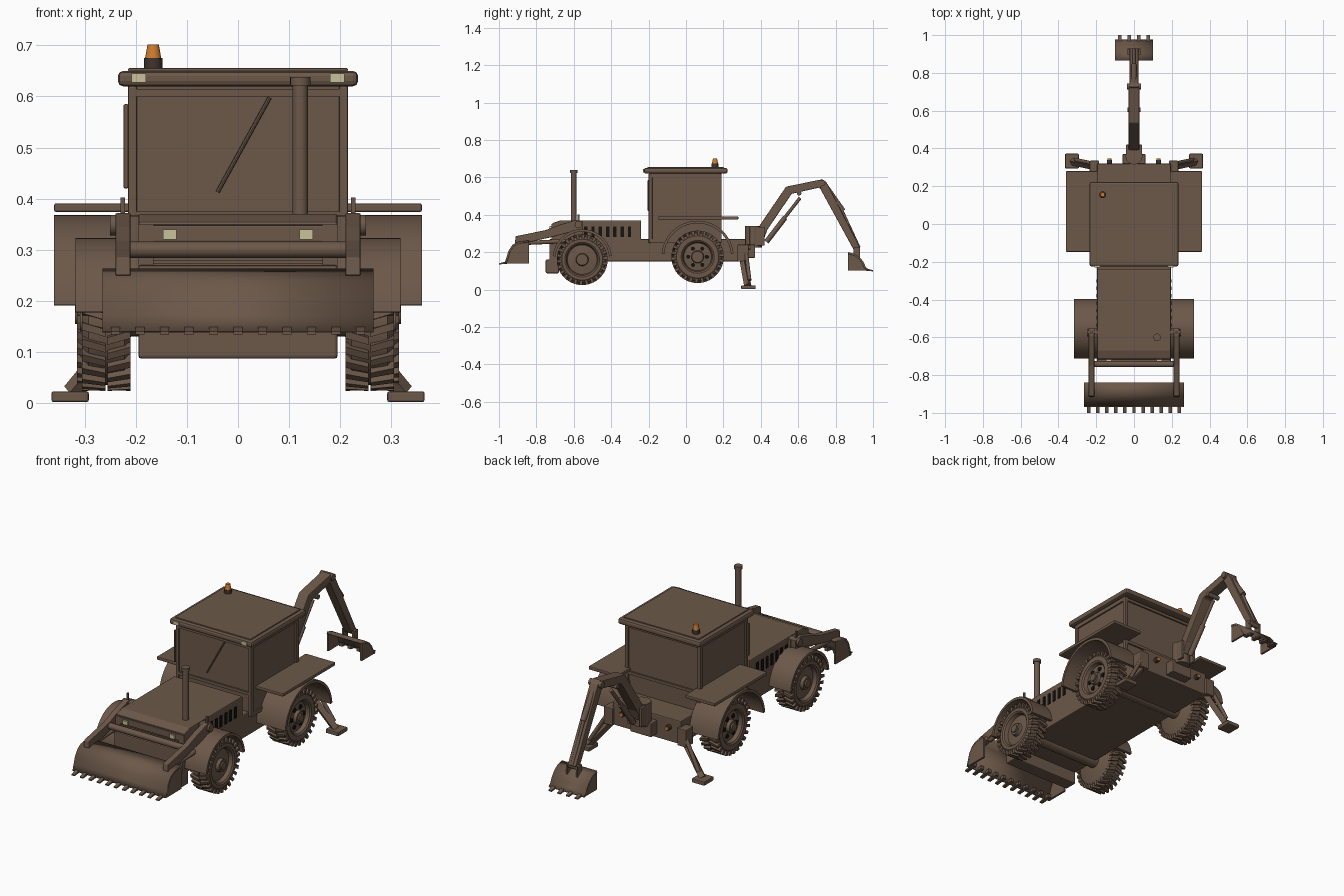
import bpy, bmesh, math
from mathutils import Vector


def mat(name, r, g, b):
    m = bpy.data.materials.new(name)
    m.diffuse_color = (r, g, b, 1)
    return m


BROWN = mat("brown_paint", 0.15, 0.098, 0.067)
BLACK = mat("black_slots", 0.008, 0.007, 0.006)
DARK = mat("dark_base", 0.05, 0.035, 0.026)
CREAM = mat("cream_lamp", 0.58, 0.55, 0.33)
ORANGE = mat("orange_lamp", 0.62, 0.2, 0.03)


def finish(name, bm, m=BROWN, bevel=0, smooth=False):
    bmesh.ops.recalc_face_normals(bm, faces=bm.faces[:])
    me = bpy.data.meshes.new(name)
    bm.to_mesh(me)
    bm.free()
    ob = bpy.data.objects.new(name, me)
    bpy.context.collection.objects.link(ob)
    me.materials.append(m)
    if smooth:
        bpy.ops.object.select_all(action='DESELECT')
        bpy.context.view_layer.objects.active = ob
        ob.select_set(True)
        bpy.ops.object.shade_smooth_by_angle(angle=math.radians(35))
    if bevel:
        b = ob.modifiers.new("bevel", 'BEVEL')
        b.width, b.segments = bevel, 2
    return ob


def prism(name, pts, x0, x1, m=BROWN, bevel=0, smooth=False):
    """Side profile of (y, z) points extruded along x."""
    bm = bmesh.new()
    a = [bm.verts.new((x0, y, z)) for y, z in pts]
    b = [bm.verts.new((x1, y, z)) for y, z in pts]
    bm.faces.new(a)
    bm.faces.new(b)
    for i in range(len(pts)):
        j = (i + 1) % len(pts)
        bm.faces.new((a[i], a[j], b[j], b[i]))
    return finish(name, bm, m, bevel, smooth)


def box(name, x0, x1, y0, y1, z0, z1, m=BROWN, bevel=0):
    return prism(name, [(y0, z0), (y1, z0), (y1, z1), (y0, z1)], x0, x1, m, bevel)


def tube(name, a, b, r, m=BROWN, r2=None, n=20):
    a, b = Vector(a), Vector(b)
    bm = bmesh.new()
    bmesh.ops.create_cone(bm, cap_ends=True, segments=n, radius1=r,
                          radius2=r if r2 is None else r2, depth=(b - a).length)
    bm.transform((b - a).to_track_quat('Z', 'Y').to_matrix().to_4x4())
    bmesh.ops.translate(bm, vec=(a + b) / 2, verts=bm.verts[:])
    return finish(name, bm, m, 0, True)


def arc(cy, cz, r, a0, a1, n):
    return [(cy + r * math.cos(math.radians(a0 + (a1 - a0) * i / n)),
             cz + r * math.sin(math.radians(a0 + (a1 - a0) * i / n))) for i in range(n + 1)]


def wheel(name, s, cy, cz, r, x0, x1, rim, holes):
    # revolved tyre with recessed rim and hub
    t = r - 0.012
    prof = [(x0, 0), (x0, t - 0.02), (x0 + 0.012, t), (x1 - 0.012, t), (x1, t - 0.015),
            (x1, rim + 0.008), (x1 - 0.006, rim), (x1 - 0.025, rim - 0.006),
            (x1 - 0.02, 0.034), (x1 - 0.004, 0.03), (x1 - 0.004, 0)]
    bm = bmesh.new()
    n, rings = 40, []
    for x, q in prof:
        rings.append([bm.verts.new((s * x, cy + q * math.cos(k * math.tau / n),
                                    cz + q * math.sin(k * math.tau / n))) for k in range(n)])
    for p, q in zip(rings, rings[1:]):
        for k in range(n):
            bm.faces.new((p[k], p[(k + 1) % n], q[(k + 1) % n], q[k]))
    bmesh.ops.remove_doubles(bm, verts=bm.verts[:], dist=1e-5)
    finish(name + "_tyre", bm, smooth=True)
    # two staggered rows of slanted tread lugs
    bm, mid, lugs = bmesh.new(), (x0 + x1) / 2, 26
    for k in range(lugs):
        for row, (xa, xb) in enumerate(((x0, mid - 0.002), (mid + 0.002, x1))):
            a = (k + row / 2) * math.tau / lugs
            v = []
            for x in (xa, xb):
                skew = 0.05 * (1 if abs(x - mid) < 0.01 else -1)
                for q, da in ((t - 0.012, -.06), (t - 0.012, .06), (r, .055), (r, -.055)):
                    w = a + da + skew
                    v.append(bm.verts.new((s * x, cy + q * math.cos(w), cz + q * math.sin(w))))
            for f in ((0, 1, 2, 3), (4, 5, 6, 7), (0, 1, 5, 4), (1, 2, 6, 5), (2, 3, 7, 6), (3, 0, 4, 7)):
                bm.faces.new([v[i] for i in f])
    finish(name + "_tread", bm)
    tube(name + "_hub", (s * (x1 - 0.02), cy, cz), (s * (x1 + 0.004), cy, cz), 0.02)
    for k in range(holes):
        y, z = cy + 0.05 * math.cos(k * math.tau / holes), cz + 0.05 * math.sin(k * math.tau / holes)
        tube(name + "_rim_hole", (s * (x1 - 0.024), y, z), (s * (x1 - 0.016), y, z), 0.011, BLACK, n=12)


def bucket(name, pts, w, teeth, d):
    # curved sheet, end plates and a row of teeth; d is the outward y direction
    bm = bmesh.new()
    a = [bm.verts.new((-w, y, z)) for y, z in pts]
    b = [bm.verts.new((w, y, z)) for y, z in pts]
    for i in range(len(pts) - 1):
        bm.faces.new((a[i], a[i + 1], b[i + 1], b[i]))
    o = finish(name + "_sheet", bm, smooth=True)
    sol = o.modifiers.new("thickness", 'SOLIDIFY')
    sol.thickness, sol.offset = 0.01, 0
    y, z = pts[-1]
    side = pts + [(pts[0][0], z)]
    for s in (-1, 1):
        prism(name + "_side", side, s * w, s * (w - 0.01))
    for k in range(teeth):
        x = (w - 0.025) * (2 * k / (teeth - 1) - 1)
        prism(name + "_tooth", [(y - d * 0.03, z + 0.018), (y - d * 0.03, z), (d, z - 0.006), (d, z)],
              x - 0.009, x + 0.009)


# Chassis, bonnet and nose
box("chassis", -0.195, 0.195, -0.73, 0.32, 0.15, 0.27, bevel=0.005)
prism("bonnet", [(-0.24, 0.26), (-0.24, 0.37), (-0.67, 0.37), (-0.715, 0.355), (-0.715, 0.345),
                 (-0.70, 0.345), (-0.70, 0.26)], -0.195, 0.195, bevel=0.006)
box("front_weight", -0.195, 0.195, -0.75, -0.68, 0.087, 0.16, bevel=0.006)
for s in (-1, 1):
    box("grille_post", s * 0.165, s * 0.195, -0.72, -0.69, 0.26, 0.35)
    box("headlamp", s * 0.12, s * 0.147, -0.729, -0.72, 0.32, 0.34, CREAM)
    for k in range(8):
        y = -0.575 + k * 0.039
        box("bonnet_vent", s * 0.193, s * 0.199, y - 0.009, y + 0.009, 0.28, 0.338, BLACK)
box("lamp_bar", -0.172, 0.172, -0.72, -0.69, 0.315, 0.348, bevel=0.003)
for k in range(5):
    box("grille_slat", -0.165, 0.165, -0.71, -0.695, 0.262 + k * 0.011, 0.268 + k * 0.011)
tube("exhaust_pipe", (0.122, -0.6, 0.36), (0.122, -0.6, 0.625), 0.015)
tube("exhaust_cap", (0.122, -0.6, 0.622), (0.122, -0.6, 0.638), 0.02)

# Cab with framed panes and roof
box("cab", -0.207, 0.207, -0.192, 0.182, 0.25, 0.62)
for s in (-1, 1):
    for y in (-0.2, 0.17):
        box("cab_pillar", s * 0.198, s * 0.215, y, y + 0.02, 0.25, 0.62, bevel=0.003)
    for z in (0.25, 0.60):
        box("cab_side_rail", s * 0.2, s * 0.215, -0.19, 0.18, z, z + 0.02)
    box("cab_light", s * 0.18, s * 0.208, -0.229, -0.22, 0.627, 0.645, CREAM)
for y in (-0.2, 0.175):
    for z in (0.36, 0.60):
        box("cab_cross_rail", -0.2, 0.2, y, y + 0.015, z, z + 0.015)
box("grab_rail", -0.224, -0.214, -0.205, -0.19, 0.42, 0.585, bevel=0.003)
tube("wiper", (-0.04, -0.196, 0.413), (0.062, -0.196, 0.598), 0.004, n=8)
box("roof", -0.235, 0.235, -0.225, 0.222, 0.62, 0.65, bevel=0.01)
box("roof_panel", -0.215, 0.215, -0.205, 0.202, 0.648, 0.656, bevel=0.003)
tube("beacon_base", (-0.166, 0.155, 0.654), (-0.166, 0.155, 0.675), 0.018, DARK)
tube("beacon", (-0.166, 0.155, 0.674), (-0.166, 0.155, 0.702), 0.016, ORANGE, 0.011)

# Wheels, arched fenders, flat side plates and stabilisers
for s in (-1, 1):
    wheel("front_wheel", s, -0.555, 0.16, 0.136, 0.21, 0.305, 0.085, 0)
    wheel("rear_wheel", s, 0.062, 0.175, 0.14, 0.215, 0.315, 0.08, 6)
    for name, cy, cz, r, x1 in (("front_fender", -0.555, 0.165, 0.158, 0.318),
                                ("rear_fender", 0.062, 0.175, 0.193, 0.36)):
        prism(name, arc(cy, cz, r, 5, 175, 28) + arc(cy, cz, r - 0.014, 175, 5, 28),
              s * 0.193, s * x1, smooth=True)
        tube("axle", (0, cy, cz), (s * 0.22, cy, cz), 0.035)
    box("side_plate", s * 0.19, s * 0.36, -0.148, 0.28, 0.374, 0.391, bevel=0.004)
    box("stabiliser_bracket", s * 0.185, s * 0.235, 0.275, 0.335, 0.15, 0.24, bevel=0.004)
    tube("stabiliser_leg", (s * 0.21, 0.305, 0.16), (s * 0.325, 0.33, 0.02), 0.02, n=4)
    tube("stabiliser_ram", (s * 0.215, 0.32, 0.21), (s * 0.31, 0.34, 0.05), 0.01)
    box("stabiliser_foot", s * 0.292, s * 0.365, 0.295, 0.372, 0.002, 0.023, bevel=0.004)
    tube("tail_lamp_rim", (s * 0.13, 0.318, 0.225), (s * 0.13, 0.34, 0.225), 0.013, DARK)
    tube("tail_lamp", (s * 0.13, 0.338, 0.225), (s * 0.13, 0.346, 0.225), 0.01, ORANGE)

    # Loader arms
    prism("loader_arm", [(-0.55, 0.365), (-0.59, 0.372), (-0.68, 0.345), (-0.75, 0.318), (-0.91, 0.285),
                         (-0.915, 0.25), (-0.88, 0.245), (-0.72, 0.28), (-0.55, 0.325)],
          s * 0.21, s * 0.24, bevel=0.003)
    tube("loader_pivot", (s * 0.19, -0.575, 0.348), (s * 0.25, -0.575, 0.348), 0.02)
    box("loader_post", s * 0.195, s * 0.212, -0.60, -0.55, 0.25, 0.365)
    tube("loader_ram", (s * 0.225, -0.62, 0.26), (s * 0.225, -0.84, 0.25), 0.011)
    box("arm_pin", s * 0.221, s * 0.23, -0.58, -0.57, 0.36, 0.402)
tube("loader_crossbar", (-0.215, -0.742, 0.3), (0.215, -0.742, 0.3), 0.016)
bucket("loader_bucket", [(-0.84, 0.258), (-0.90, 0.25), (-0.925, 0.235), (-0.945, 0.205),
                         (-0.955, 0.17), (-0.965, 0.14)], 0.265, 11, -1)

# Backhoe: swing post, bent boom, dipper arm, rams and bucket
tube("swing_post", (0, 0.36, 0.225), (0, 0.36, 0.34), 0.045)
box("swing_mount", -0.06, 0.06, 0.30, 0.37, 0.17, 0.24, bevel=0.004)
for s in (-1, 1):
    box("swing_cheek", s * 0.028, s * 0.042, 0.34, 0.42, 0.235, 0.335, bevel=0.003)
prism("boom", [(0.375, 0.30), (0.395, 0.345), (0.535, 0.55), (0.72, 0.588), (0.742, 0.57), (0.725, 0.548),
               (0.565, 0.512), (0.435, 0.32), (0.415, 0.265)], -0.028, 0.028, bevel=0.004)
prism("dipper_arm", [(0.70, 0.56), (0.725, 0.592), (0.75, 0.575), (0.93, 0.225), (0.915, 0.2), (0.895, 0.215),
                     (0.72, 0.535)], -0.023, 0.023, bevel=0.003)
tube("dipper_pivot", (-0.036, 0.728, 0.57), (0.036, 0.728, 0.57), 0.017)
tube("boom_ram_body", (0, 0.43, 0.255), (0, 0.53, 0.385), 0.014)
tube("boom_ram_rod", (0, 0.52, 0.375), (0, 0.61, 0.49), 0.009)
tube("boom_ram_pin", (-0.035, 0.605, 0.515), (0.035, 0.605, 0.515), 0.012)
tube("dipper_ram_body", (0, 0.745, 0.555), (0, 0.84, 0.42), 0.014)
tube("dipper_ram_rod", (0, 0.83, 0.43), (0, 0.925, 0.225), 0.008)
tube("bucket_pin", (-0.035, 0.915, 0.215), (0.035, 0.915, 0.215), 0.013)
for s in (-1, 1):
    box("bucket_lug", s * 0.024, s * 0.034, 0.895, 0.93, 0.165, 0.225)
bucket("digging_bucket", [(0.866, 0.195), (0.90, 0.187), (0.925, 0.17), (0.945, 0.145), (0.956, 0.12),
                          (0.972, 0.103)], 0.1, 4, 1)
